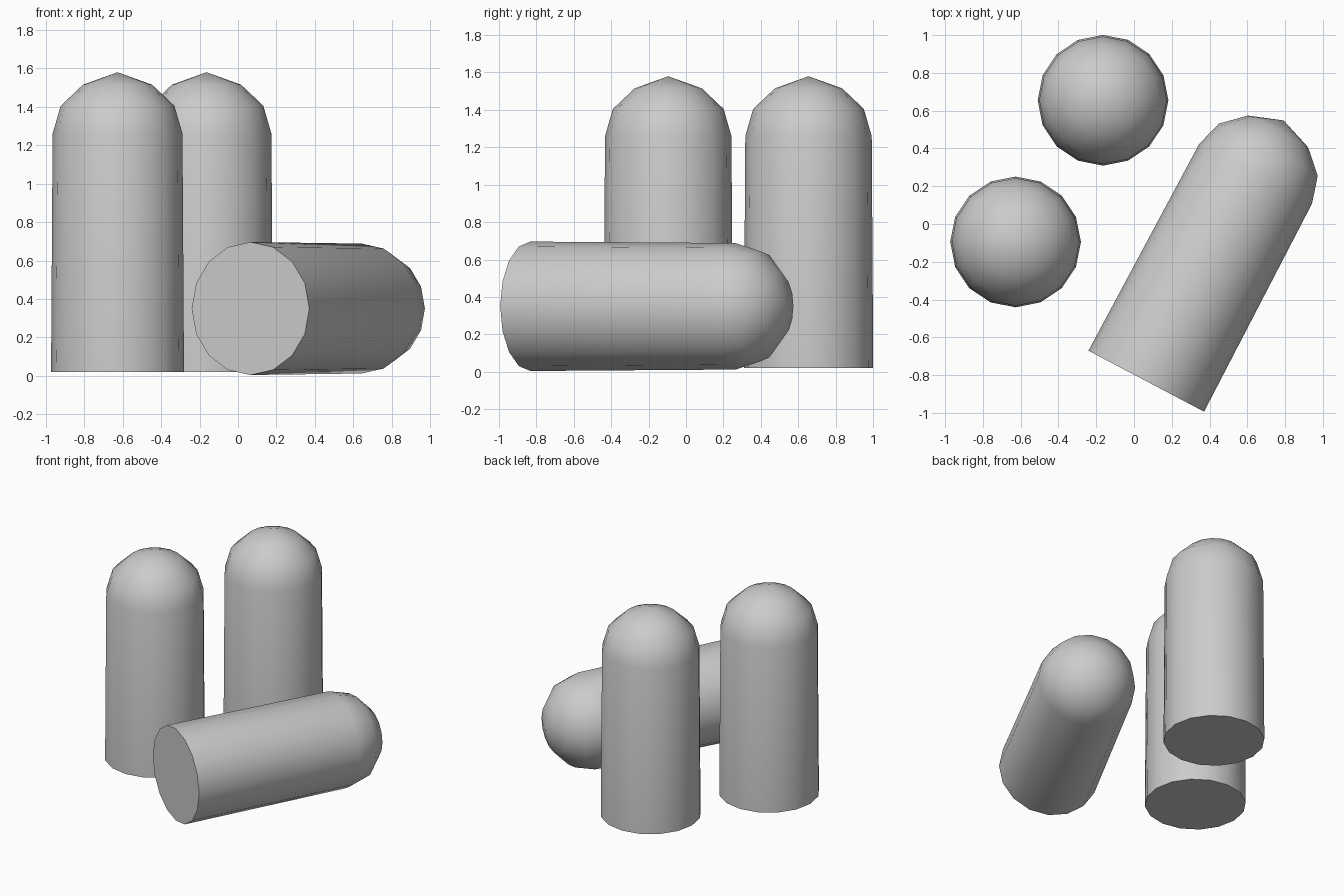
import bpy, bmesh
from math import radians
from mathutils import Vector

default = bpy.data.objects.get("Cube")
if default:
    bpy.data.objects.remove(default, do_unlink=True)

# One plain grey
grey = bpy.data.materials.new("plain_grey")
grey.use_nodes = True
colour = (0.6, 0.6, 0.6, 1)
grey.diffuse_color = colour
grey.node_tree.nodes["Principled BSDF"].inputs["Base Color"].default_value = colour

# Half profile (radius, height): flat base, slightly tapered body, faceted dome
PROFILE = [(0, 0), (0.346, 0), (0.338, 1.24), (0.296, 1.385), (0.18, 1.495), (0, 1.56)]
SIDES = 16


def capsule(name, location, rotation=(0, 0, 0)):
    """Spin the profile into a round-topped cylinder."""
    bm = bmesh.new()
    verts = [bm.verts.new((r, 0, z)) for r, z in PROFILE]
    edges = [bm.edges.new(pair) for pair in zip(verts, verts[1:])]
    bmesh.ops.spin(bm, geom=verts + edges, cent=Vector(), axis=(0, 0, 1),
                   angle=radians(360), steps=SIDES, use_duplicate=False)
    bmesh.ops.remove_doubles(bm, verts=bm.verts, dist=0.001)
    # Merge the base fan into one flat face
    base = [f for f in bm.faces if all(v.co.z < 0.001 for v in f.verts)]
    bmesh.ops.dissolve_faces(bm, faces=base, use_verts=True)
    bmesh.ops.recalc_face_normals(bm, faces=bm.faces)
    mesh = bpy.data.meshes.new(name)
    bm.to_mesh(mesh)
    bm.free()
    mesh.materials.append(grey)
    obj = bpy.data.objects.new(name, mesh)
    bpy.context.collection.objects.link(obj)
    obj.location = location
    obj.rotation_euler = [radians(a) for a in rotation]
    bpy.ops.object.select_all(action="DESELECT")
    obj.select_set(True)
    bpy.context.view_layer.objects.active = obj
    bpy.ops.object.shade_smooth_by_angle(angle=radians(50))


# Two standing pieces and one lying on its side
capsule("standing_capsule_front", (-0.627, -0.095, 0.02))
capsule("standing_capsule_back", (-0.164, 0.655, 0.02))
capsule("lying_capsule", (0.065, -0.832, 0.35), (-90, 0, -27.8))
